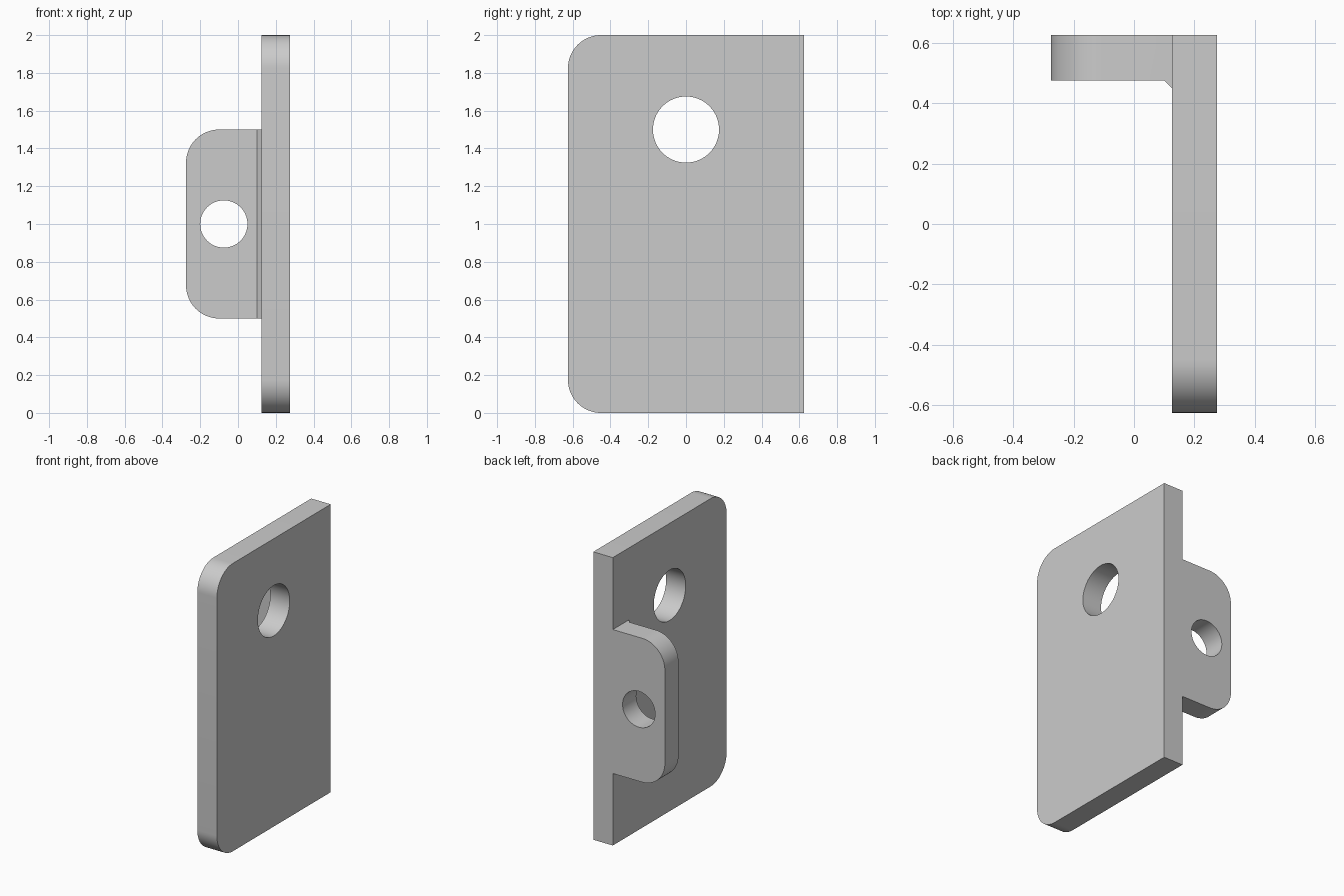
import bpy
import bmesh
from math import sin, cos, pi, radians
from mathutils import Vector

cube = bpy.data.objects.get("Cube")
if cube:
    bpy.data.objects.remove(cube, do_unlink=True)

# One plain grey material
grey = bpy.data.materials.new("plain_grey")
grey.use_nodes = True
colour = (0.6, 0.6, 0.6, 1)
grey.diffuse_color = colour
grey.node_tree.nodes["Principled BSDF"].inputs["Base Color"].default_value = colour

THICK = 0.15
RADIUS = 0.175
OUTER_X, INNER_X = 0.275, 0.125
BACK_Y = 0.625
TAB_FRONT_Y = BACK_Y - THICK


def prism(name, points, direction):
    """Extrude a closed outline of 3D points along a direction."""
    bm = bmesh.new()
    face = bm.faces.new([bm.verts.new(p) for p in points])
    extruded = bmesh.ops.extrude_face_region(bm, geom=[face])["geom"]
    bmesh.ops.translate(bm, vec=Vector(direction),
                        verts=[v for v in extruded if isinstance(v, bmesh.types.BMVert)])
    bmesh.ops.recalc_face_normals(bm, faces=bm.faces)
    mesh = bpy.data.meshes.new(name)
    bm.to_mesh(mesh)
    bm.free()
    mesh.materials.append(grey)
    obj = bpy.data.objects.new(name, mesh)
    bpy.context.collection.objects.link(obj)
    return obj


def arc(u, v, r, start, end, steps):
    angles = [start + (end - start) * i / steps for i in range(steps + 1)]
    return [(u + r * cos(a), v + r * sin(a)) for a in angles]


def rounded_outline(low, high, bottom, top):
    """Rectangle with both corners on its low side rounded."""
    return ([(high, bottom), (high, top)]
            + arc(low + RADIUS, top - RADIUS, RADIUS, pi / 2, pi, 16)
            + arc(low + RADIUS, bottom + RADIUS, RADIUS, pi, 1.5 * pi, 16))


def circle(u, v, r):
    return arc(u, v, r, 0, 2 * pi, 64)[:-1]


def combine(target, other, operation):
    """Apply a boolean and remove the helper."""
    mod = target.modifiers.new(operation.lower(), "BOOLEAN")
    mod.operation = operation
    mod.solver = "EXACT"
    mod.object = other
    bpy.context.view_layer.objects.active = target
    bpy.ops.object.modifier_apply(modifier=mod.name)
    bpy.data.objects.remove(other, do_unlink=True)


# Large upright plate, rounded at the front corners
bracket = prism("bracket",
                [(INNER_X, y, z) for y, z in rounded_outline(-BACK_Y, BACK_Y, 0, 2)],
                (THICK, 0, 0))

# Side tab, flush with the back edge and sunk into the plate
tab = prism("tab",
            [(x, TAB_FRONT_Y, z) for x, z in rounded_outline(-OUTER_X, 0.2, 0.5, 1.5)],
            (0, THICK, 0))
combine(bracket, tab, "UNION")

# Small chamfer strip in the inner corner, overlapping both parts
corner = [(0.1, TAB_FRONT_Y), (INNER_X, 0.45), (0.15, 0.45), (0.15, 0.5), (0.1, 0.5)]
strip = prism("corner_strip", [(x, y, 0.5) for x, y in corner], (0, 0, 1))
combine(bracket, strip, "UNION")

# Round holes through plate and tab
plate_cutter = prism("plate_cutter", [(0, y, z) for y, z in circle(0, 1.5, RADIUS)], (0.4, 0, 0))
tab_cutter = prism("tab_cutter", [(x, 0.4, z) for x, z in circle(-0.075, 1, 0.125)], (0, 0.4, 0))
for cutter in (plate_cutter, tab_cutter):
    cutter.hide_render = True
    combine(bracket, cutter, "DIFFERENCE")

# Smooth the curved walls, keep the edges crisp
bpy.ops.object.select_all(action="DESELECT")
bracket.select_set(True)
bpy.context.view_layer.objects.active = bracket
bpy.ops.object.shade_smooth_by_angle(angle=radians(30))
